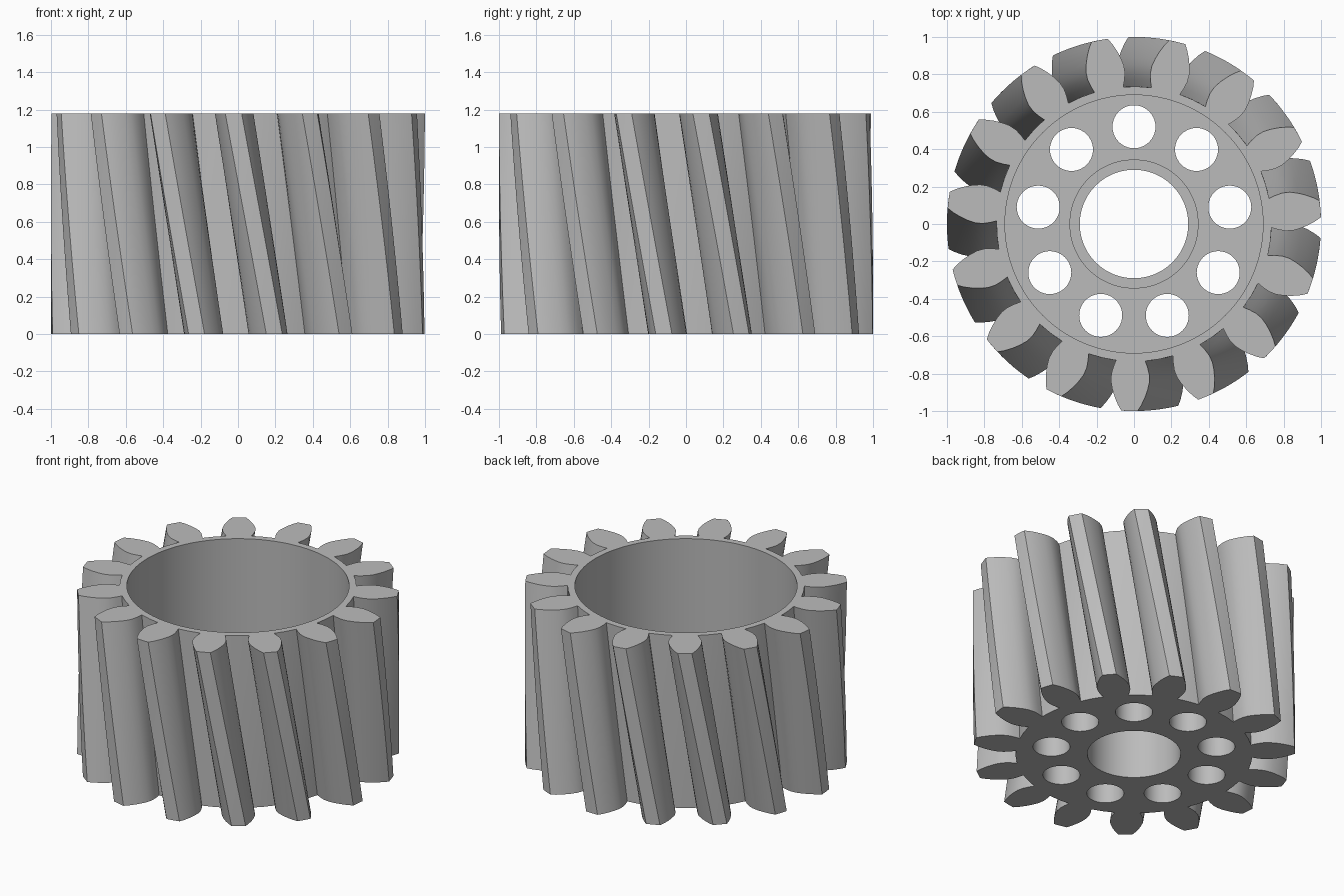
import bpy, bmesh
from math import sin, cos, radians, pi

if "Cube" in bpy.data.objects:
    bpy.data.objects.remove(bpy.data.objects["Cube"])

HEIGHT, TEETH, TWIST, LAYERS = 1.18, 15, radians(12.6), 12
START = radians(-91.4)
WEB, HUB = 0.24, 0.47                        # floor and hub heights
# half tooth: radius and half angle in degrees, root to tip
FLANK = [(0.735, 6.1), (0.77, 6.8), (0.81, 7.2), (0.85, 6.95),
         (0.89, 6.1), (0.93, 5.0), (0.97, 3.7), (1.0, 2.5)]

steel = bpy.data.materials.new("steel grey")
steel.diffuse_color = (0.5, 0.5, 0.5, 1)
steel.use_nodes = True
steel.node_tree.nodes["Principled BSDF"].inputs["Base Color"].default_value = steel.diffuse_color


def finish(bm, name):
    bmesh.ops.recalc_face_normals(bm, faces=bm.faces)
    mesh = bpy.data.meshes.new(name)
    bm.to_mesh(mesh)
    bm.free()
    mesh.materials.append(steel)
    obj = bpy.data.objects.new(name, mesh)
    bpy.context.collection.objects.link(obj)
    return obj


def skin(bm, rings):
    """Join rings of points with quads and cap both ends."""
    loops = [[bm.verts.new(p) for p in ring] for ring in rings]
    n = len(loops[0])
    for a, b in zip(loops, loops[1:]):
        for i in range(n):
            j = (i + 1) % n
            bm.faces.new((a[i], a[j], b[j], b[i]))
    bm.faces.new(loops[0][::-1])
    bm.faces.new(loops[-1])


def circle(r, z, n, cx=0, cy=0):
    return [(cx + r * cos(2 * pi * i / n), cy + r * sin(2 * pi * i / n), z) for i in range(n)]


# Gear outline as radius and angle, tooth by tooth
outline = []
for t in range(TEETH):
    mid = START + t * 2 * pi / TEETH
    outline += [(r, mid - radians(a)) for r, a in FLANK]
    outline.append((1.0, mid))
    outline += [(r, mid + radians(a)) for r, a in reversed(FLANK)]
    outline.append((0.735, mid + pi / TEETH))

# Helical gear body: the outline turns as it rises
bm = bmesh.new()
rings = []
for k in range(LAYERS + 1):
    f = k / LAYERS
    turn = TWIST * (1 - f)
    rings.append([(r * cos(a + turn), r * sin(a + turn), HEIGHT * f) for r, a in outline])
skin(bm, rings)
gear = finish(bm, "helical_gear")

# Pocket open to the top, leaving a raised hub
bm = bmesh.new()
skin(bm, [circle(r, z, 96) for r, z in
          ((0.345, HUB), (0.345, WEB), (0.69, WEB), (0.69, HEIGHT + 0.2))])
pocket = finish(bm, "pocket_cutter")

# Shaft bore and nine lightening holes
bm = bmesh.new()
skin(bm, [circle(0.29, z, 72) for z in (-0.2, HEIGHT + 0.1)])
for i in range(9):
    a = pi / 2 + i * 2 * pi / 9
    skin(bm, [circle(0.115, z, 40, 0.52 * cos(a), 0.52 * sin(a)) for z in (-0.2, HEIGHT + 0.1)])
holes = finish(bm, "hole_cutter")

# Cut the body
bpy.context.view_layer.objects.active = gear
gear.select_set(True)
for cutter in (pocket, holes):
    cutter.hide_render = True
    mod = gear.modifiers.new("cut", 'BOOLEAN')
    mod.operation, mod.solver, mod.object = 'DIFFERENCE', 'EXACT', cutter
    bpy.ops.object.modifier_apply(modifier=mod.name)
    bpy.data.objects.remove(cutter)

bpy.ops.object.shade_smooth_by_angle(angle=radians(30))
